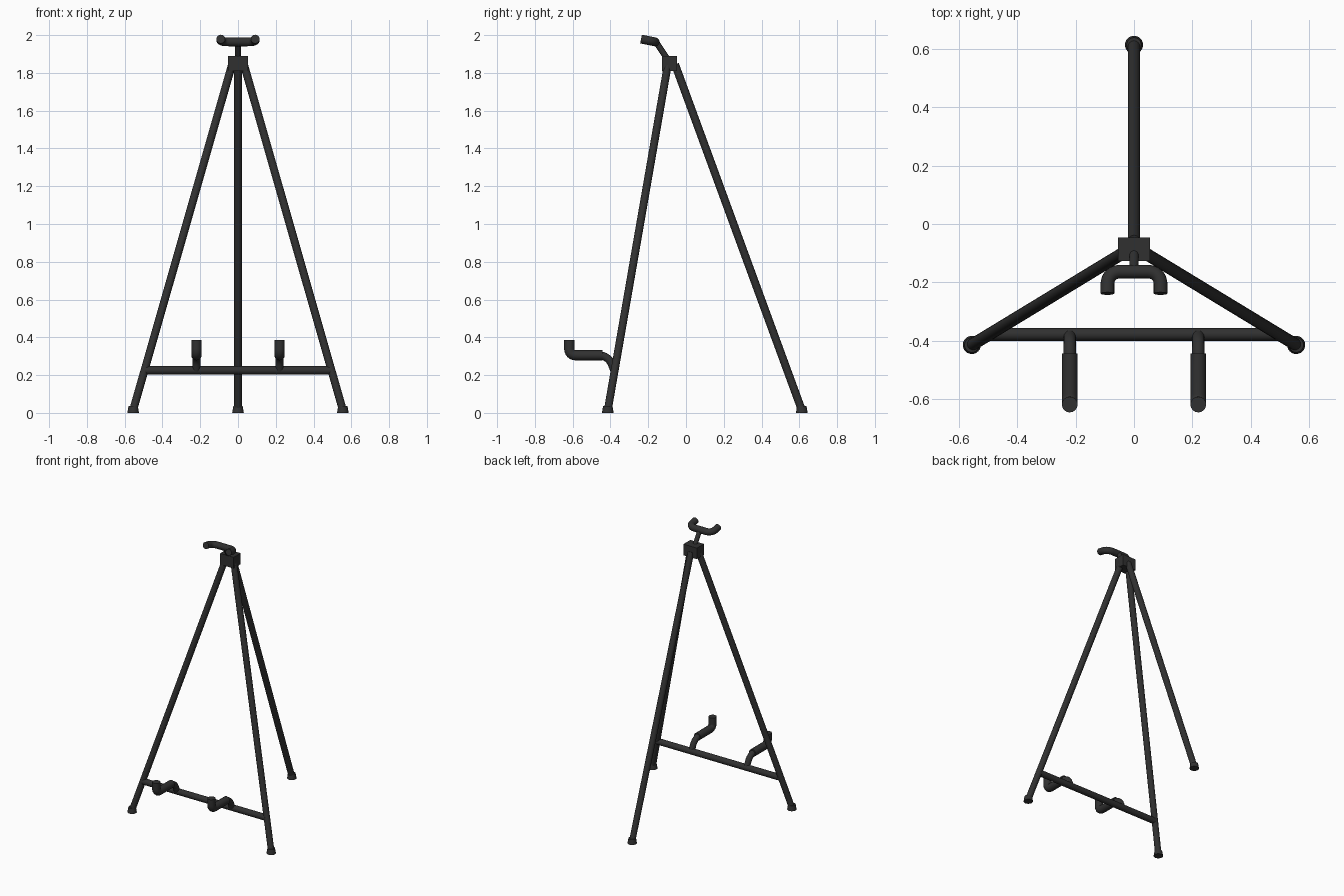
import bpy
from mathutils import Vector

if "Cube" in bpy.data.objects:
    bpy.data.objects.remove(bpy.data.objects["Cube"])

dark = bpy.data.materials.new("dark_metal")
dark.diffuse_color = (0.03, 0.03, 0.03, 1)
dark.use_nodes = True
dark.node_tree.nodes["Principled BSDF"].inputs["Base Color"].default_value = dark.diffuse_color


def finish(name):
    ob = bpy.context.object
    ob.name = name
    ob.data.materials.clear()
    ob.data.materials.append(dark)
    bpy.ops.object.shade_smooth_by_angle()
    return ob


def rounded(points, r, n=8):
    """Path with its inner corners rounded off over distance r."""
    p = [Vector(q) for q in points]
    out = [p[0]]
    for a, b, c in zip(p, p[1:], p[2:]):
        s = b + (a - b).normalized() * r
        e = b + (c - b).normalized() * r
        for i in range(n + 1):
            t = i / n
            w = 0.83  # rational weight keeps the bend close to circular
            k = ((1 - t) ** 2, 2 * w * t * (1 - t), t * t)
            out.append((s * k[0] + b * k[1] + e * k[2]) / sum(k))
    return out + [p[-1]]


def tube(name, points, radius):
    cu = bpy.data.curves.new(name, "CURVE")
    cu.dimensions = "3D"
    cu.bevel_depth = radius
    cu.bevel_resolution = 6
    cu.use_fill_caps = True
    sp = cu.splines.new("POLY")
    sp.points.add(len(points) - 1)
    for q, v in zip(sp.points, points):
        q.co = (*v, 1)
    ob = bpy.data.objects.new(name, cu)
    bpy.context.collection.objects.link(ob)
    bpy.ops.object.select_all(action="DESELECT")
    bpy.context.view_layer.objects.active = ob
    ob.select_set(True)
    bpy.ops.object.convert(target="MESH")
    return finish(name)


# Three legs with rubber feet
legs = {
    "left": ((-0.555, -0.414, 0.015), (-0.03, -0.095, 1.85)),
    "right": ((0.555, -0.414, 0.015), (0.03, -0.095, 1.85)),
    "rear": ((0, 0.613, 0.015), (0, -0.058, 1.845)),
}
for side, (low, high) in legs.items():
    tube(side + "_leg", [low, high], 0.021)
    bpy.ops.mesh.primitive_cone_add(vertices=24, radius1=0.031, radius2=0.025,
                                    depth=0.036, location=(low[0], low[1], 0.018))
    finish(side + "_foot")

# Hub block joining the legs
bpy.ops.mesh.primitive_cube_add(size=1, location=(0, -0.087, 1.85))
bpy.context.object.scale = (0.108, 0.08, 0.08)
bpy.ops.object.transform_apply(location=False, rotation=False, scale=True)
finish("hub")

# Crossbar between the front legs
tube("crossbar", [(-0.492, -0.378, 0.225), (0.492, -0.378, 0.225)], 0.022)

# Neck and padded yoke
tube("neck", [(0, -0.09, 1.86), (0, -0.162, 1.968)], 0.016)
yoke = [(-0.091, -0.238, 1.979), (-0.091, -0.163, 1.964),
        (0.091, -0.163, 1.964), (0.091, -0.238, 1.979)]
tube("yoke", rounded(yoke, 0.045), 0.0235)

# Lower support hooks: thin stem, thicker padded sleeve
for side, x in (("left", -0.22), ("right", 0.22)):
    stem = [(x, -0.38, 0.225), (x, -0.412, 0.305), (x, -0.5, 0.305)]
    tube(side + "_hook_stem", rounded(stem, 0.05), 0.021)
    pad = [(x, -0.443, 0.305), (x, -0.618, 0.305), (x, -0.618, 0.385)]
    tube(side + "_hook_pad", rounded(pad, 0.035), 0.027)
